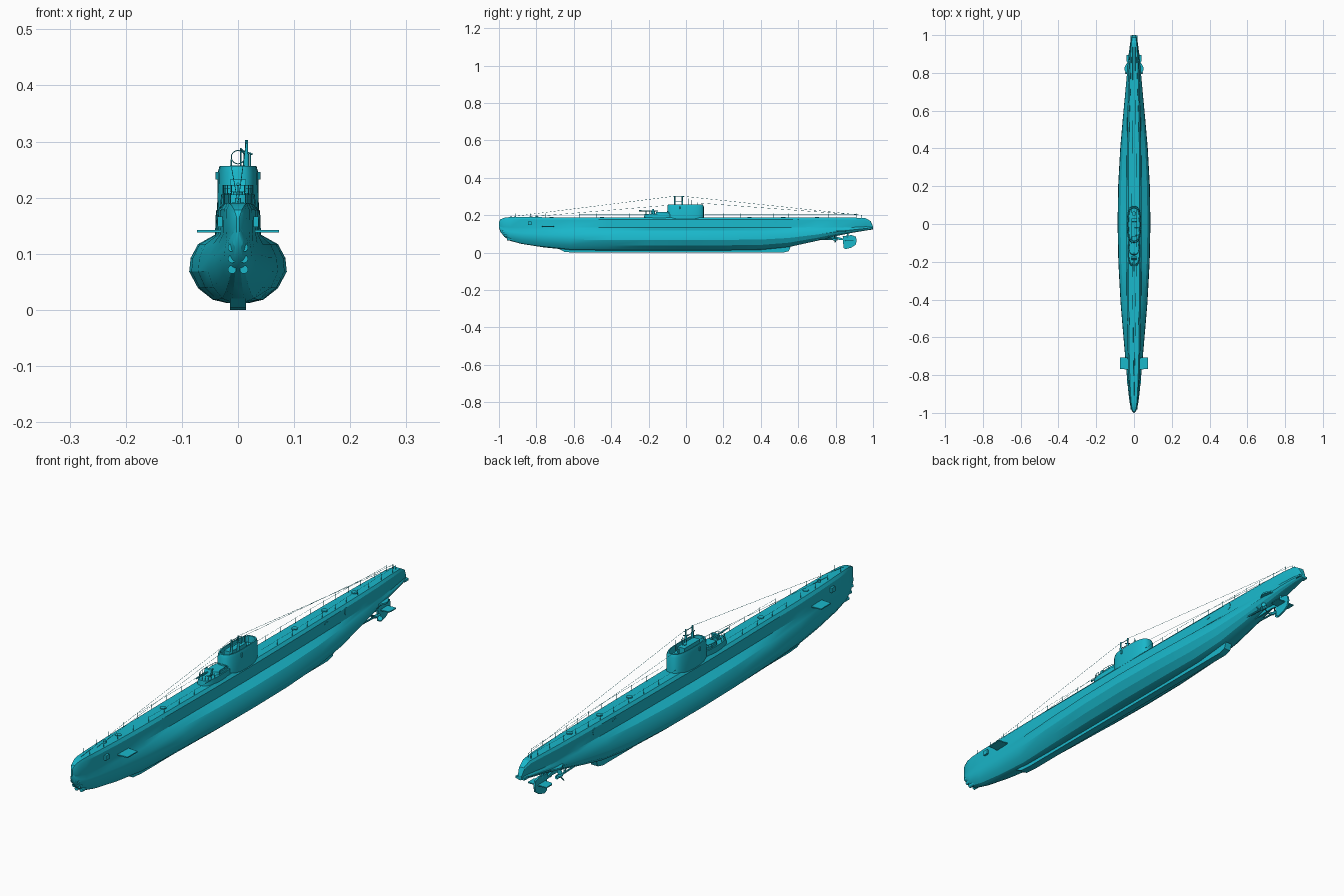
import bpy, bmesh, math
from mathutils import Vector

teal = bpy.data.materials.new("teal_paint")
teal.diffuse_color = (0.01, 0.48, 0.60, 1)


def finish(name, bm, smooth=None):
    bmesh.ops.remove_doubles(bm, verts=bm.verts, dist=1e-6)
    bmesh.ops.recalc_face_normals(bm, faces=bm.faces)
    me = bpy.data.meshes.new(name)
    bm.to_mesh(me)
    bm.free()
    me.materials.append(teal)
    ob = bpy.data.objects.new(name, me)
    bpy.context.collection.objects.link(ob)
    if smooth:
        bpy.ops.object.select_all(action='DESELECT')
        ob.select_set(True)
        bpy.context.view_layer.objects.active = ob
        bpy.ops.object.shade_smooth_by_angle(angle=math.radians(smooth))
    return ob


def loft(name, rings, smooth=None):
    bm = bmesh.new()
    vs = [[bm.verts.new(p) for p in r] for r in rings]
    n = len(vs[0])
    for a, b in zip(vs, vs[1:]):
        for i in range(n):
            bm.faces.new((a[i], a[(i + 1) % n], b[(i + 1) % n], b[i]))
    bm.faces.new(vs[0])
    bm.faces.new(vs[-1])
    return finish(name, bm, smooth)


def rods(name, segs, r, sides=6):
    """One object made of straight round bars, each given as (start, end)."""
    bm = bmesh.new()
    for a, b in segs:
        a, b = Vector(a), Vector(b)
        d = b - a
        res = bmesh.ops.create_cone(bm, cap_ends=True, segments=sides, radius1=r, radius2=r, depth=d.length)
        q = d.to_track_quat('Z', 'Y')
        for v in res['verts']:
            v.co = q @ v.co + (a + b) / 2
    return finish(name, bm, 40)


def box(name, x, y, z):
    return loft(name, [[(x[i], y[j], h) for i, j in ((0, 0), (1, 0), (1, 1), (0, 1))] for h in z])


def plate(name, pts, axis, lo, hi):
    """Flat outline extruded along x (points y,z) or z (points x,y)."""
    f = (lambda p, t: (t, *p)) if axis == 'x' else (lambda p, t: (*p, t))
    return loft(name, [[f(p, t) for p in pts] for t in (lo, hi)])


def oval(w, y0, y1, z, n=28, e=0.7):
    """Plan outline with blunt rounded ends."""
    pts = []
    for i in range(n):
        a = 2 * math.pi * i / n
        c, s = math.cos(a), math.sin(a)
        pts.append((w * math.copysign(abs(c) ** e, c),
                    (y0 + y1) / 2 + (y1 - y0) / 2 * math.copysign(abs(s) ** e, s), z))
    return pts


# hull and deck casing: y, hull half width, casing half width, bottom, shoulder, deck
stations = [(-1.0, .003, .003, .135, .150, .165), (-.992, .010, .009, .110, .142, .178),
            (-.97, .018, .016, .083, .138, .187), (-.94, .024, .021, .063, .136, .190),
            (-.88, .031, .026, .047, .135, .190), (-.76, .042, .032, .028, .134, .189),
            (-.62, .054, .036, .014, .134, .188), (-.42, .071, .038, .012, .134, .188),
            (-.2, .083, .040, .012, .134, .187), (0, .087, .041, .012, .134, .187),
            (.2, .084, .040, .012, .134, .187), (.4, .073, .038, .015, .134, .187),
            (.55, .060, .036, .030, .135, .187), (.7, .046, .033, .063, .136, .187),
            (.8, .037, .030, .088, .138, .187), (.9, .028, .024, .108, .140, .187),
            (.96, .020, .018, .118, .142, .184), (.988, .014, .012, .122, .140, .168),
            (1.0, .010, .008, .124, .133, .140)]
lower = [(.22, 0), (.52, .05), (.82, .22), (1, .46), (.97, .66), (.82, .86)]
rings = []
for y, w, c, zb, zs, zt in stations:
    half = [(w * f, zb + g * (zs - zb)) for f, g in lower]
    half += [(c, zs), (c * .96, zs + .8 * (zt - zs)), (c * .74, zt)]
    rings.append([(x, y, z) for x, z in half] + [(-x, y, z) for x, z in reversed(half)])
loft("hull", rings, 22)

# ballast keel with raked ends
plate("keel", [(-.68, .02), (-.65, .004), (-.6, 0), (.52, 0), (.55, .008), (.56, .034), (.4, .03), (-.5, .03)],
      'x', -.014, .014)

# conning tower with open bridge well
T = (-.10, .095)
loft("conning_tower", [oval(.039, -.108, .102, .15), oval(.037, *T, .19), oval(.036, *T, .245),
                       oval(.033, -.096, .091, .256), oval(.029, -.09, .085, .256),
                       oval(.028, -.089, .084, .232)], 35)
box("bridge_casing", (-.014, .014), (-.065, .03), (.23, .257))
rods("bridge_hatch", [((0, .055, .23), (0, .055, .24))], .012, 16)
rods("navigation_lights", [((s * .036, -.03, .232), (s * .036, -.03, .246)) for s in (-1, 1)], .004, 8)

# gun platform, its bulwark and handrail
loft("gun_platform", [oval(.032, -.225, -.06, .18), oval(.030, -.222, -.06, .206)], 35)
loft("platform_step", [oval(.026, -.165, -.08, .205), oval(.026, -.16, -.08, .216)], 35)
rim = [Vector(p) for p in oval(.027, -.215, -.08, .222, 20) if p[1] < -.1]
rods("platform_rail", [(p, p - Vector((0, 0, .018))) for p in rim] +
     [(a, b) for a, b in zip(rim, rim[1:])], .0009, 5)

# deck gun
rods("gun_mount", [((0, -.175, .2), (0, -.175, .22))], .009, 12)
plate("gun_shield", [(-.19, .21), (-.18, .232), (-.17, .232), (-.176, .21)], 'x', -.014, .014)
rods("gun_barrel", [((0, -.15, .222), (0, -.252, .224))], .0028, 10)

# periscopes, masts and aerials
rods("periscope_sleeves", [((.015, y, .235), (.015, y, .278)) for y in (-.06, -.02)], .0048, 12)
rods("periscopes", [((.015, y, .27), (.015, y, .303)) for y in (-.06, -.02)], .003, 10)
rods("mast_bridge", [((.015, -.065, .298), (.015, -.012, .298)), ((.015, -.06, .275), (.015, -.02, .275)),
                     ((.004, -.02, .285), (.026, -.02, .277)), ((.015, -.06, .27), (.006, -.06, .287))], .0014)
rods("aerial_masts", [((.005, .012, .24), (.005, .012, .288)), ((.022, .03, .24), (.022, .03, .28)),
                      ((-.012, .06, .235), (-.012, .06, .268))], .0014)
loop = [(.012 * math.cos(a * math.pi / 8), .012, .272 + .012 * math.sin(a * math.pi / 8)) for a in range(17)]
rods("direction_finder_loop", [(a, b) for a, b in zip(loop, loop[1:])], .0009, 5)

# jumping wires from mast to bow and stern
rods("jumping_wires", [((.015, -.06, .302), (0, -.95, .19)), ((.015, -.02, .302), (.006, .94, .2)),
                       ((-.012, .06, .266), (-.006, .94, .2)), ((-.012, -.06, .256), (0, -.85, .19))], .0006, 4)
rods("wire_posts", [((s * .006, .94, .18), (s * .006, .94, .202)) for s in (-1, 1)], .0012)

# deck stanchions and lifelines
posts = [-.91, -.83, -.75, -.66, -.57, -.48, -.39, -.3, .2, .29, .38, .47, .55, .62, .69, .76, .84, .91]
width = lambda y: .026 - .014 * max(0, abs(y) - .5) / .45
rods("stanchions", [((s * width(y), y, .183), (s * width(y), y, .208)) for y in posts for s in (-1, 1)], .0009, 5)
rods("lifelines", [((s * width(a), a, .205), (s * width(b), b, .205)) for s in (-1, 1)
                   for a, b in zip([-.57, -.48, -.39, -.3, .1] + posts[8:], [-.48, -.39, -.3, -.2] + posts[8:])
                   if b > a], .0005, 4)

# deck hatches and capstan
rods("deck_hatches", [((0, y, .185), (0, y, .191)) for y in (-.72, -.45, .34, .52, .7)], .011, 16)
rods("capstan", [((0, -.8, .185), (0, -.8, .199))], .005, 12)

# bow torpedo tube doors
rods("torpedo_tubes", [((s * .0105, -.92, z), (s * .0105, y, z)) for s in (-1, 1)
                       for z, y in ((.072, -.957), (.091, -.972), (.111, -.982))], .0075, 14)

for s, side in ((-1, "left"), (1, "right")):
    # forward hydroplane
    plate("fore_plane_" + side, [(s * .028, -.77), (s * .073, -.768), (s * .073, -.708), (s * .028, -.705)],
          'z', .138, .142)
    # anchor recess frame and side access ports
    box("anchor_plate_" + side, (s * .028, s * .0365), (-.845, -.825), (.148, .166))
    for y, w, h, x in ((.6, .009, .014, .0345), (.48, .012, .005, .0365)):
        pts = [(y + w * math.cos(k * math.pi / 8), .164 + h * math.sin(k * math.pi / 8)) for k in range(16)]
        plate("side_port_" + side, pts, 'x', s * (x - .008), s * (x + .001))
    # propeller guard
    plate("propeller_guard_" + side, [(s * .02, .78), (s * .04, .795), (s * .05, .815), (s * .05, .83),
                                      (s * .04, .85), (s * .02, .86)], 'z', .112, .118)
    # shaft with strut and three-bladed propeller
    rods("shaft_" + side, [((s * .027, .58, .078), (s * .027, .80, .070))], .0035, 8)
    rods("shaft_struts_" + side, [((s * .027, .77, .071), (x, .75, .112)) for x in (s * .008, s * .033)], .0022)
    rods("propeller_hub_" + side, [((s * .027, .785, .07), (s * .027, .81, .07))], .006, 10)
    bm = bmesh.new()
    for k in range(3):
        a = k * 2 * math.pi / 3 + math.pi / 2
        rad = Vector((math.cos(a), 0, math.sin(a)))
        tan = Vector((-math.sin(a), s * .7, math.cos(a)))
        bm.faces.new([bm.verts.new(Vector((s * .027, .798, .07)) + rad * r + tan * t) for r, t in
                      ((.004, -.003), (.013, -.008), (.021, -.005), (.023, 0), (.021, .005), (.013, .008), (.004, .003))])
    finish("propeller_" + side, bm).modifiers.new("thickness", 'SOLIDIFY').thickness = .0012
    # aft hydroplane
    plate("stern_plane_" + side, [(s * .002, .85), (s * .034, .853), (s * .039, .862), (s * .039, .895), (s * .002, .895)],
          'z', .062, .066)

# rudder, its stock and skeg
plate("rudder", [(.838, .088), (.842, .025), (.855, .019), (.885, .027), (.907, .042), (.913, .065),
                 (.908, .085), (.885, .094)], 'x', -.0035, .0035)
rods("rudder_stock", [((0, .865, .08), (0, .865, .115))], .005, 10)
plate("skeg", [(.72, .085), (.82, .082), (.84, .074), (.84, .066), (.81, .07), (.70, .066)], 'x', -.003, .003)

# stern fairing at the tail
box("tail_fitting", (-.019, .019), (.975, .998), (.126, .134))
